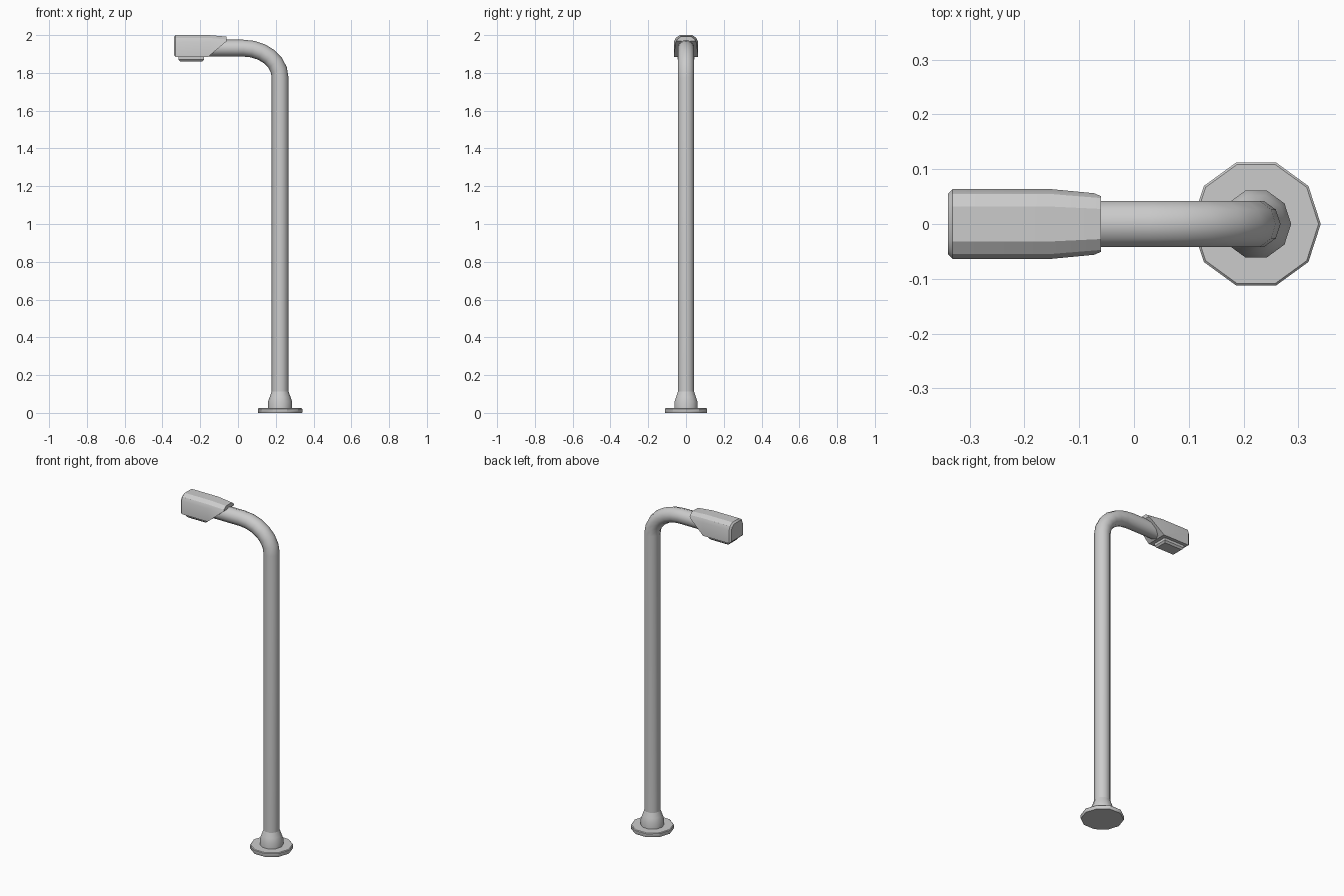
import bpy, bmesh, math
from mathutils import Vector

if "Cube" in bpy.data.objects:
    bpy.data.objects.remove(bpy.data.objects["Cube"])

POLE_X = 0.223
SIDES = 10


def loft(name, rings, cut=None, angle=35):
    """Skin a list of equal-length rings, cap both ends, optionally slice."""
    bm = bmesh.new()
    rows = [[bm.verts.new(p) for p in r] for r in rings]
    n = len(rows[0])
    for a, b in zip(rows, rows[1:]):
        for i in range(n):
            j = (i + 1) % n
            bm.faces.new((a[i], a[j], b[j], b[i]))
    bm.faces.new(rows[0])
    bm.faces.new(rows[-1])
    if cut:
        res = bmesh.ops.bisect_plane(bm, geom=bm.verts[:] + bm.edges[:] + bm.faces[:],
                                     plane_co=cut[0], plane_no=cut[1], clear_outer=True)
        edges = [e for e in res['geom_cut'] if isinstance(e, bmesh.types.BMEdge)]
        bmesh.ops.contextual_create(bm, geom=edges)
    bmesh.ops.recalc_face_normals(bm, faces=bm.faces[:])
    me = bpy.data.meshes.new(name)
    bm.to_mesh(me)
    bm.free()
    ob = bpy.data.objects.new(name, me)
    bpy.context.collection.objects.link(ob)
    bpy.ops.object.select_all(action='DESELECT')
    ob.select_set(True)
    bpy.context.view_layer.objects.active = ob
    bpy.ops.object.shade_smooth_by_angle(angle=math.radians(angle))
    return ob


def ring(center, r, tilt=0.0):
    """Ten-sided ring, its plane turned by tilt about the y axis."""
    out = Vector((math.cos(tilt), 0, math.sin(tilt)))
    pts = []
    for k in range(SIDES):
        a = 2 * math.pi * k / SIDES
        pts.append(Vector(center) + out * r * math.cos(a) + Vector((0, r * math.sin(a), 0)))
    return pts


# Floor flange and flared collar
loft("base_plate", [ring((POLE_X, 0, z), r) for r, z in
                    ((0.116, 0), (0.118, 0.004), (0.118, 0.021), (0.114, 0.025))])
loft("collar", [ring((POLE_X, 0, z), r) for r, z in
                ((0.064, 0.02), (0.064, 0.06), (0.055, 0.085), (0.044, 0.115))], angle=45)

# Pole bending over into the horizontal arm
A, B, Z0, R = 0.195, 0.156, 1.775, 0.0445
path = [ring((POLE_X, 0, 0.02), R)]
for k in range(7):
    t = math.pi / 2 * k / 6
    tilt = math.atan2(A * math.sin(t), B * math.cos(t))
    path.append(ring((POLE_X - A + A * math.cos(t), 0, Z0 + B * math.sin(t)), R, tilt))
path.append(ring((-0.17, 0, Z0 + B), R, math.pi / 2))
loft("pole", path, angle=50)


# Lamp head: arched section, tapered and sliced at the arm end
def section(x, w, top, low=1.885, inset=0.0):
    half = [(w, low), (w, top - 0.036), (w * 0.86, top - 0.015), (w * 0.5, top)]
    pts = half + [(-y, z) for y, z in reversed(half)]
    mid = (low + top) / 2
    sy, sz = 1 - inset / w, 1 - inset / (top - mid)
    return [(x, y * sy, mid + (z - mid) * sz) for y, z in pts]


p1, p2 = Vector((-0.158, 0, 1.885)), Vector((-0.06, 0, 1.968))
d = p2 - p1
loft("lamp_head", [section(-0.34, 0.064, 2.0, inset=0.009),
                   section(-0.331, 0.064, 2.0),
                   section(-0.155, 0.064, 2.0),
                   section(-0.06, 0.055, 1.992)],
     cut=(p1, Vector((d.z, 0, -d.x))), angle=30)


# Lens under the head
def rect(z, inset):
    x0, x1, y = -0.315 + inset, -0.18 - inset, 0.044 - inset
    return [(x0, -y, z), (x1, -y, z), (x1, y, z), (x0, y, z)]


loft("lens", [rect(1.89, 0), rect(1.87, 0), rect(1.86, 0.009)], angle=20)
